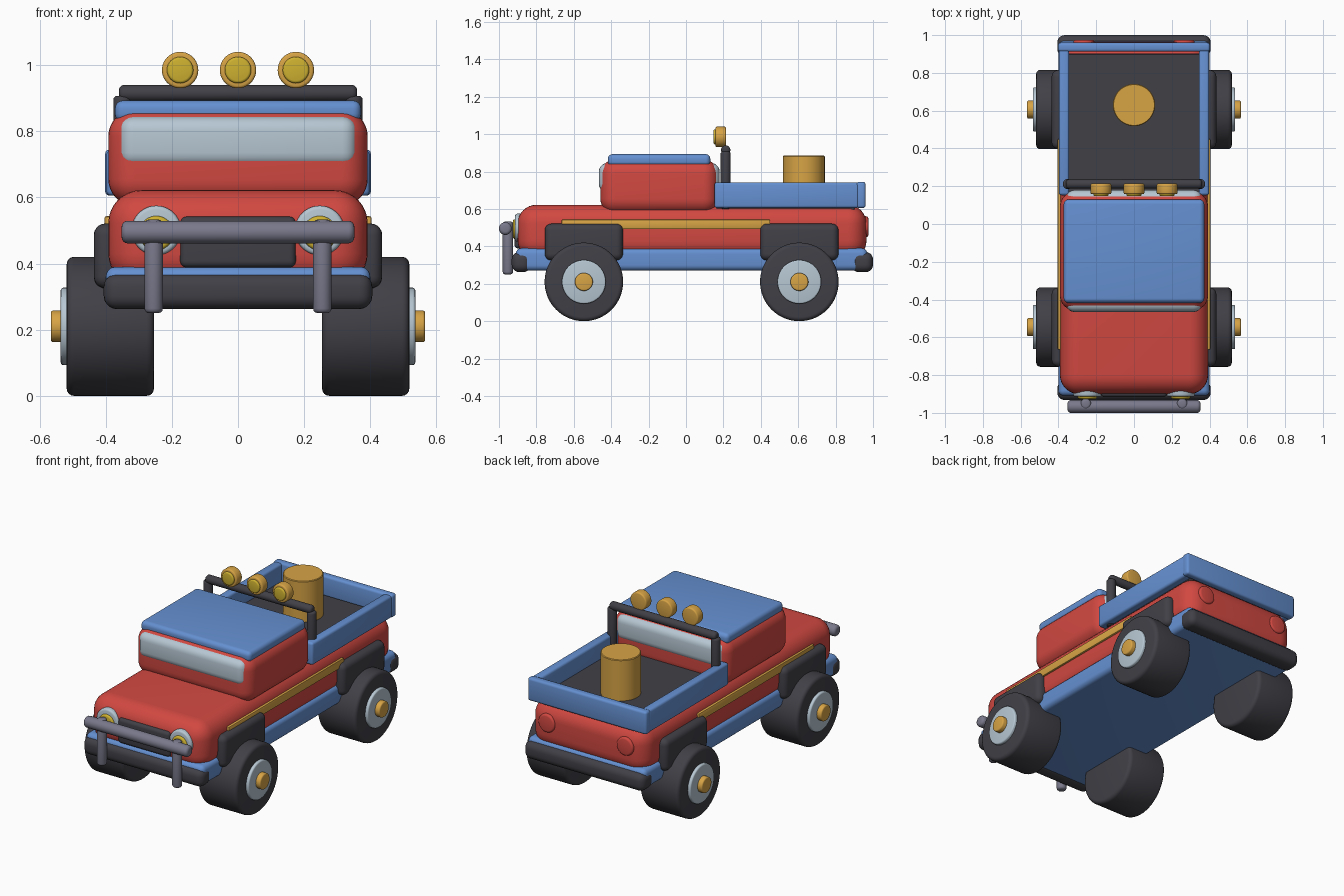
import bpy, bmesh, math
from mathutils import Matrix, Vector

if "Cube" in bpy.data.objects:
    bpy.data.objects.remove(bpy.data.objects["Cube"])


def mat(name, r, g, b):
    m = bpy.data.materials.new(name)
    m.diffuse_color = (r, g, b, 1)
    m.use_nodes = True
    m.node_tree.nodes["Principled BSDF"].inputs["Base Color"].default_value = m.diffuse_color
    return m


RED = mat("red paint", 0.64, 0.065, 0.053)
BLUE = mat("blue paint", 0.13, 0.28, 0.64)
DARK = mat("dark rubber", 0.051, 0.051, 0.062)
GLASS = mat("pale glass", 0.47, 0.57, 0.65)
GOLD = mat("gold", 0.68, 0.37, 0.06)
YELLOW = mat("lamp yellow", 0.62, 0.44, 0.03)
STEEL = mat("steel", 0.19, 0.19, 0.26)


def finish(name, bm, m):
    bmesh.ops.recalc_face_normals(bm, faces=bm.faces)
    me = bpy.data.meshes.new(name)
    bm.to_mesh(me)
    bm.free()
    me.materials.append(m)
    ob = bpy.data.objects.new(name, me)
    bpy.context.collection.objects.link(ob)
    bpy.ops.object.select_all(action='DESELECT')
    ob.select_set(True)
    bpy.context.view_layer.objects.active = ob
    bpy.ops.object.shade_smooth_by_angle(angle=math.radians(35))
    return ob


def box(name, m, x, y, z, r, seg=5):
    """Rounded box from (min, max) ranges."""
    bm = bmesh.new()
    bmesh.ops.create_cube(bm, size=1)
    lo, hi = Vector((x[0], y[0], z[0])), Vector((x[1], y[1], z[1]))
    for v in bm.verts:
        v.co = Vector([lo[i] if v.co[i] < 0 else hi[i] for i in range(3)])
    r = min(r, 0.49 * min(hi - lo))
    bmesh.ops.bevel(bm, geom=bm.edges[:], offset=r, segments=seg,
                    profile=0.5, affect='EDGES', clamp_overlap=True)
    return finish(name, bm, m)


def cyl(name, m, axis, a, b, at, rad, r=0.01, seg=3, sides=40):
    """Cylinder along an axis from a to b, with rounded rims."""
    bm = bmesh.new()
    bmesh.ops.create_cone(bm, cap_ends=True, segments=sides, radius1=rad,
                          radius2=rad, depth=b - a)
    rims = [e for e in bm.edges if abs(e.verts[0].co.z - e.verts[1].co.z) < 1e-5]
    if r:
        bmesh.ops.bevel(bm, geom=rims, offset=r, segments=seg, profile=0.5,
                        affect='EDGES', clamp_overlap=True)
    mid = (a + b) / 2
    if axis == 'x':
        rot, loc = Matrix.Rotation(math.pi / 2, 4, 'Y'), (mid, at[0], at[1])
    elif axis == 'y':
        rot, loc = Matrix.Rotation(math.pi / 2, 4, 'X'), (at[0], mid, at[1])
    else:
        rot, loc = Matrix.Identity(4), (at[0], at[1], mid)
    bmesh.ops.transform(bm, matrix=Matrix.Translation(loc) @ rot, verts=bm.verts)
    return finish(name, bm, m)


def span(s, a, b):
    return (a, b) if s > 0 else (-b, -a)


# Chassis, body, cab and roof
box("chassis", BLUE, (-0.4, 0.4), (-0.91, 0.97), (0.27, 0.39), 0.03)
box("body", RED, (-0.392, 0.392), (-0.90, 0.965), (0.33, 0.622), 0.1, 8)
box("cab", RED, (-0.392, 0.392), (-0.458, 0.172), (0.575, 0.865), 0.08, 8)
box("windshield", GLASS, (-0.36, 0.36), (-0.466, -0.36), (0.69, 0.845), 0.045)
box("rear_window", GLASS, (-0.36, 0.36), (0.08, 0.18), (0.69, 0.845), 0.045)
box("roof", BLUE, (-0.372, 0.372), (-0.418, 0.13), (0.828, 0.893), 0.025)

# Bumpers and grille
box("front_bumper", DARK, (-0.406, 0.406), (-0.932, -0.83), (0.262, 0.37), 0.04)
box("rear_bumper", DARK, (-0.406, 0.406), (0.885, 1.0), (0.262, 0.37), 0.04)
box("grille", DARK, (-0.175, 0.175), (-0.917, -0.86), (0.388, 0.542), 0.02)

# Cargo bed
box("bed_floor", DARK, (-0.35, 0.35), (0.16, 0.902), (0.59, 0.635), 0.004, 1)
box("tailgate", BLUE, (-0.402, 0.402), (0.912, 0.96), (0.605, 0.745), 0.014, 3)
cyl("barrel", GOLD, 'z', 0.62, 0.885, (0, 0.63), 0.112, 0.004, 1, 48)

# Roll bar with three lamps
cyl("roll_bar_top", DARK, 'x', -0.36, 0.36, (0.212, 0.915), 0.025, 0.015)
for i, x in enumerate((-0.175, 0, 0.175)):
    cyl(f"roof_lamp_{i}", GOLD, 'y', 0.158, 0.214, (x, 0.985), 0.055, 0.008)
    cyl(f"roof_lamp_lens_{i}", YELLOW, 'y', 0.147, 0.18, (x, 0.985), 0.04, 0.008)

# Bull bar
cyl("bull_bar", STEEL, 'x', -0.352, 0.352, (-0.966, 0.495), 0.034, 0.018, 4)

for s, side in ((-1, "left"), (1, "right")):
    # Bed walls, roll bar posts and side stripes
    box(f"bed_wall_{side}", BLUE, span(s, 0.343, 0.398), (0.152, 0.925),
        (0.605, 0.742), 0.014, 3)
    cyl(f"roll_bar_post_{side}", DARK, 'z', 0.6, 0.907, (s * 0.35, 0.212), 0.027, 0.012)
    box(f"side_stripe_{side}", GOLD, span(s, 0.37, 0.404), (-0.665, 0.45),
        (0.492, 0.543), 0.006, 2)

    # Headlights, tail lights and bull bar posts
    cyl(f"headlight_{side}", GLASS, 'y', -0.914, -0.84, (s * 0.247, 0.5), 0.075, 0.012)
    cyl(f"headlight_lens_{side}", YELLOW, 'y', -0.926, -0.88, (s * 0.247, 0.492), 0.052, 0.01)
    cyl(f"tail_light_{side}", RED, 'y', 0.92, 0.975, (s * 0.265, 0.505), 0.056, 0.012)
    cyl(f"bull_bar_post_{side}", STEEL, 'z', 0.25, 0.533, (s * 0.255, -0.952), 0.028, 0.014)

    # Wheels and fenders
    for end, y in (("front", -0.546), ("rear", 0.606)):
        tag = f"{end}_{side}"
        cyl(f"tyre_{tag}", DARK, 'x', *span(s, 0.254, 0.518), (y, 0.21), 0.21, 0.022, 4, 64)
        cyl(f"hub_{tag}", GLASS, 'x', *span(s, 0.45, 0.536), (y, 0.21), 0.117, 0.008)
        cyl(f"hub_cap_{tag}", GOLD, 'x', *span(s, 0.5, 0.566), (y, 0.21), 0.048, 0.008)
        box(f"fender_{tag}", DARK, span(s, 0.31, 0.436), (y - 0.209, y + 0.209),
            (0.325, 0.521), 0.035)
